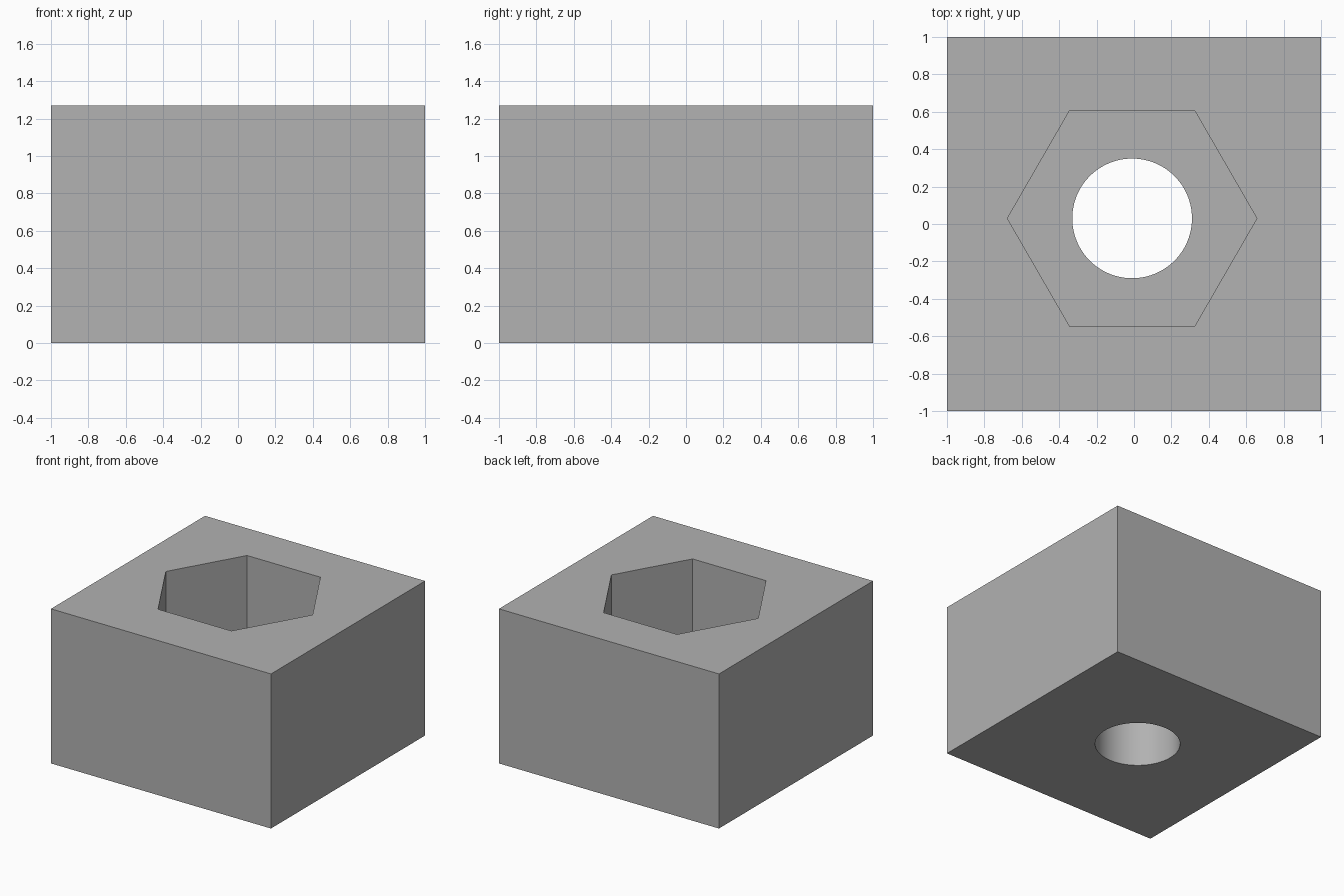
import bpy
import math

default = bpy.data.objects.get("Cube")
if default:
    bpy.data.objects.remove(default, do_unlink=True)

HEIGHT = 1.27
FLOOR = 0.6             # height of the pocket floor
CENTER = (-0.01, 0.03)  # shared axis of pocket and hole

grey = bpy.data.materials.new("plain grey")
grey.use_nodes = True
color = (0.445, 0.445, 0.445, 1)
grey.diffuse_color = color
grey.node_tree.nodes["Principled BSDF"].inputs["Base Color"].default_value = color

# Solid block
bpy.ops.mesh.primitive_cube_add(size=1, location=(0, 0, HEIGHT / 2))
block = bpy.context.object
block.name = "block"
block.scale = (2, 2, HEIGHT)
bpy.ops.object.transform_apply(location=True, rotation=False, scale=True)
block.data.materials.append(grey)


def bore(name, sides, radius, bottom, top):
    """Cut a vertical prism out of the block, with a corner on the x axis."""
    bpy.ops.mesh.primitive_cylinder_add(
        vertices=sides, radius=radius, depth=top - bottom,
        location=(*CENTER, (top + bottom) / 2), rotation=(0, 0, math.pi / 2))
    cutter = bpy.context.object
    cutter.name = name
    cutter.hide_render = True
    cutter.data.materials.append(grey)
    cut = block.modifiers.new(name, "BOOLEAN")
    cut.operation = "DIFFERENCE"
    cut.solver = "EXACT"
    cut.object = cutter
    bpy.ops.object.select_all(action="DESELECT")
    bpy.context.view_layer.objects.active = block
    block.select_set(True)
    bpy.ops.object.modifier_apply(modifier=name)
    bpy.data.objects.remove(cutter, do_unlink=True)


# Hexagonal pocket from the top, round hole right through
bore("hex_pocket_cutter", 6, 0.667, FLOOR, HEIGHT + 0.2)
bore("round_hole_cutter", 96, 0.32, -0.2, HEIGHT + 0.1)

bpy.ops.object.shade_smooth_by_angle(angle=math.radians(30))
